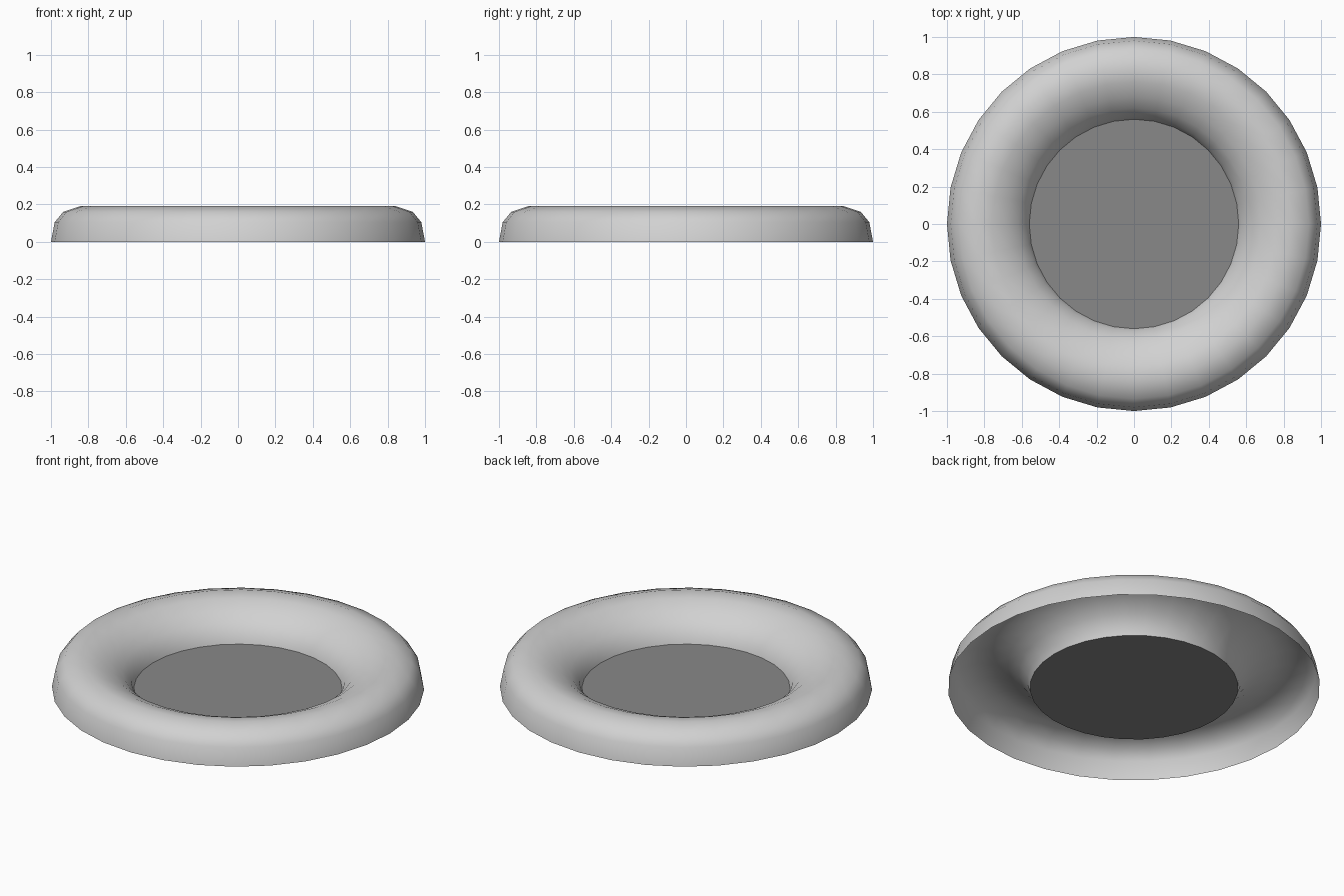
import bpy
import bmesh
from math import cos, sin, tau, radians

SIDES = 32

old = bpy.data.objects.get("Cube")
if old:
    bpy.data.objects.remove(old, do_unlink=True)


def make_material(name, grey):
    mat = bpy.data.materials.new(name)
    mat.use_nodes = True
    colour = (grey, grey, grey, 1)
    mat.diffuse_color = colour
    mat.node_tree.nodes["Principled BSDF"].inputs["Base Color"].default_value = colour
    return mat


def add_object(name, bm, mat):
    mesh = bpy.data.meshes.new(name)
    bm.to_mesh(mesh)
    bm.free()
    mesh.materials.append(mat)
    obj = bpy.data.objects.new(name, mesh)
    bpy.context.collection.objects.link(obj)
    return obj


def circle(bm, radius, z):
    return [bm.verts.new((radius * cos(tau * i / SIDES), radius * sin(tau * i / SIDES), z))
            for i in range(SIDES)]


# Rounded hollow rim, open underneath: (radius, height) from outside to inside
profile = [(1.0, 0), (0.98, 0.105), (0.935, 0.16), (0.84, 0.192), (0.76, 0.18),
           (0.68, 0.145), (0.62, 0.10), (0.575, 0.045), (0.56, 0)]
bm = bmesh.new()
loops = [circle(bm, r, z) for r, z in profile]
for outer, inner in zip(loops, loops[1:]):
    for i in range(SIDES):
        j = (i + 1) % SIDES
        bm.faces.new((outer[i], outer[j], inner[j], inner[i]))
rim = add_object("rim", bm, make_material("light grey", 0.64))

# Smooth the rim
bpy.ops.object.select_all(action="DESELECT")
rim.select_set(True)
bpy.context.view_layer.objects.active = rim
bpy.ops.object.shade_smooth_by_angle(angle=radians(60))

# Flat floor disc closing the centre
bm = bmesh.new()
bm.faces.new(circle(bm, profile[-1][0], 0))
add_object("floor_disc", bm, make_material("mid grey", 0.25))
